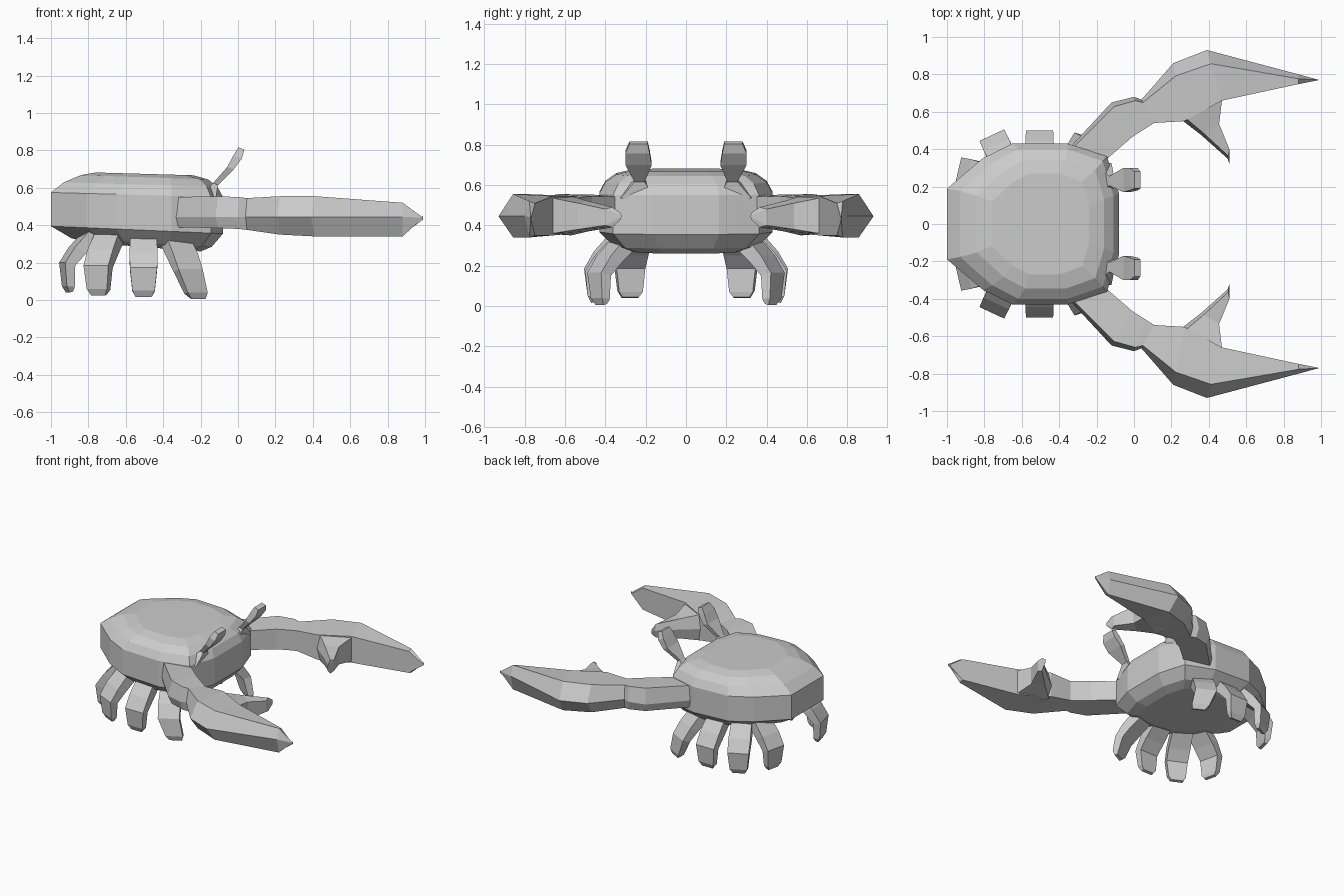
import bpy, bmesh
from math import cos, sin, radians
from mathutils import Vector

if "Cube" in bpy.data.objects:
    bpy.data.objects.remove(bpy.data.objects["Cube"])


def loft(name, rings, mirror=True):
    """Skin a list of equal-length point rings, cap the ends, mirror over y."""
    bm = bmesh.new()
    vs = [[bm.verts.new(p) for p in r] for r in rings]
    n = len(rings[0])
    for a, b in zip(vs, vs[1:]):
        for i in range(n):
            j = (i + 1) % n
            bm.faces.new((a[i], a[j], b[j], b[i]))
    bm.faces.new(vs[0])
    bm.faces.new(vs[-1])
    bmesh.ops.remove_doubles(bm, verts=bm.verts, dist=0.0005)
    bmesh.ops.recalc_face_normals(bm, faces=bm.faces)
    me = bpy.data.meshes.new(name)
    bm.to_mesh(me)
    bm.free()
    ob = bpy.data.objects.new(name, me)
    bpy.context.collection.objects.link(ob)
    if mirror:
        m = ob.modifiers.new("Mirror", 'MIRROR')
        m.use_axis = (False, True, False)
        m.use_mirror_merge = False
    return ob


# Shell: one faceted outline stacked at several heights, slightly tilted
half = [(0, .44), (.21, .82), (.38, 1), (.70, 1), (.93, .84), (.97, .58), (1, .38)]
outline = half + [(u, -v) for u, v in reversed(half)]
levels = [  # back x, front x, half width, back z, front z
    (-.78, -.20, .28, .305, .26),
    (-.89, -.14, .36, .33, .285),
    (-1.0, -.08, .43, .395, .355),
    (-1.0, -.08, .43, .575, .55),
    (-.93, -.11, .40, .63, .605),
    (-.84, -.16, .345, .668, .645),
    (-.76, -.24, .27, .682, .667),
]
loft("shell", [[(b + (f - b) * u, w * v, zb + (zf - zb) * u) for u, v in outline]
               for b, f, w, zb, zf in levels], mirror=False)


# Claw sections: ridge on the outer edge, flat on the inner edge
def section(o, i, f, lo, hi, mid=.445):
    o, i = Vector(o), Vector(i)
    k = o.lerp(i, f)
    return [(o.x, o.y, mid), (k.x, k.y, hi), (i.x, i.y, hi - .01),
            (i.x, i.y, lo + .01), (k.x, k.y, lo)]


claw = [
    ((-.37, .38), (-.20, .30), .06, .39, .55),
    ((-.12, .65), (-.01, .465), .12, .385, .555),
    ((.00, .68), (.06, .51), .12, .38, .55),
    ((.04, .665), (.107, .54), .12, .375, .545),
    ((.21, .86), (.27, .55), .22, .35, .555),
    ((.39, .93), (.47, .66), .27, .34, .555),
    ((.88, .80), (.88, .748), .45, .34, .52),
    ((.99, .77), (.99, .77), .5, .44, .44, .44),
]
loft("claw", [section(*s) for s in claw])

# Short inner pincer
pincer = [
    ((.26, .70), (.42, .78), .1, .36, .54),
    ((.25, .56), (.47, .66), .1, .35, .545),
    ((.36, .475), (.455, .535), .15, .37, .52),
    ((.50, .35), (.51, .40), .3, .39, .49),
    ((.51, .32), (.51, .325), .5, .43, .46),
]
loft("pincer", [section(*s) for s in pincer])

# Eye stalks: flat paddles leaning forward
eye = [  # centre x, y, z, half width, half thickness
    (-.16, .24, .55, .085, .04),
    (-.12, .23, .62, .025, .013),
    (-.04, .235, .705, .065, .017),
    (-.002, .24, .765, .06, .022),
    (.018, .235, .81, .045, .016),
]
loft("eye_stalk", [[(x - t, y - w, z + t * .4), (x + t, y - w, z - t * .4),
                    (x + t, y + w, z - t * .4), (x - t, y + w, z + t * .4)]
                   for x, y, z, w, t in eye])

# Walking legs: bent straps pointing outward from the shell
profile = [  # outer offset, outer z, inner offset, inner z, half width
    (-.13, .33, -.21, .30, .070),
    (-.055, .25, -.115, .215, .075),
    (0, .165, -.055, .15, .073),
    (-.012, .04, -.055, .035, .060),
    (-.03, .005, -.05, .01, .042),
]
legs = [("front_leg", -.255, .455, 62, .00), ("second_leg", -.505, .50, 90, .01),
        ("third_leg", -.76, .475, 115, .02), ("rear_leg", -.94, .285, 167, .035)]
for name, cx, cy, ang, lift in legs:
    d = Vector((cos(radians(ang)), sin(radians(ang)), 0))
    s = Vector((-d.y, d.x, 0))
    c = Vector((cx, cy, lift))
    fwd = Vector((.06 if ang < 80 else 0, 0, 0))
    rings = []
    for ro, zo, ri, zi, w in profile:
        base = c + fwd * (1 - zo / .17 if zo < .17 else 0)
        po = base + d * ro + Vector((0, 0, zo))
        pi = base + d * ri + Vector((0, 0, zi))
        rings.append([po - s * w, po + s * w, pi + s * w, pi - s * w])
    loft(name, rings)
